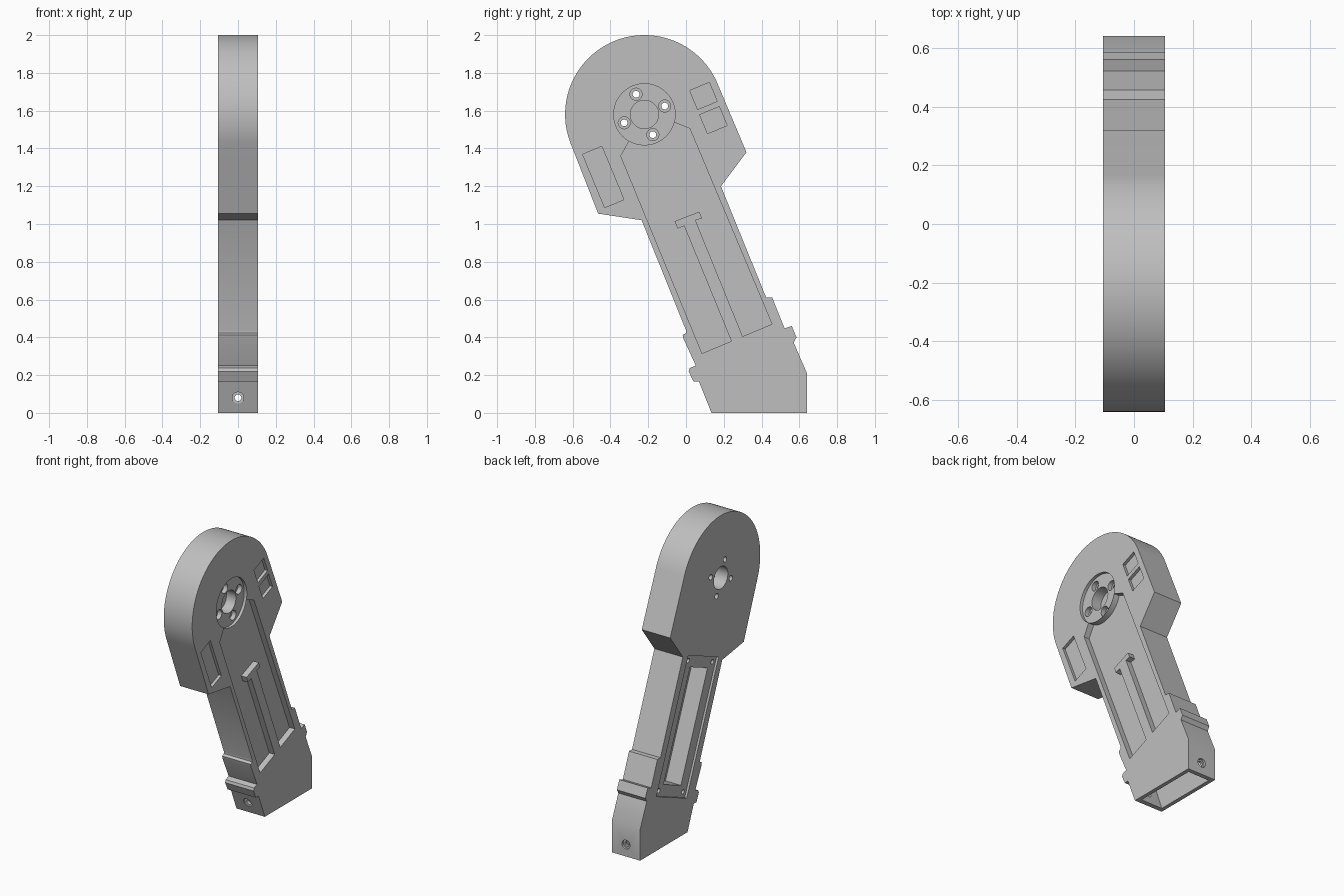
import bpy, bmesh, math
from mathutils import Vector

cube = bpy.data.objects.get("Cube")
if cube:
    bpy.data.objects.remove(cube, do_unlink=True)

HALF = 0.106                      # half thickness of the arm
HUB = Vector((-0.22, 1.58))       # hub centre in the y-z plane
TILT = math.radians(22.5)         # lean of the arm

grey = bpy.data.materials.new("light_grey")
grey.use_nodes = True
grey.diffuse_color = (0.52, 0.52, 0.52, 1)
grey.node_tree.nodes["Principled BSDF"].inputs["Base Color"].default_value = (0.52, 0.52, 0.52, 1)


def arc(centre, radius, start, end, steps):
    """Points on an arc in the y-z plane, angles in degrees."""
    pts = []
    for i in range(steps + 1):
        a = math.radians(start + (end - start) * i / steps)
        pts.append((centre[0] + radius * math.cos(a), centre[1] + radius * math.sin(a)))
    return pts


def circle(centre, radius, steps=32):
    return arc(centre, radius, 0, 360, steps)[:-1]


def prism(name, outline, x0, x1):
    """Extrude a y-z outline between two x positions."""
    bm = bmesh.new()
    face = bm.faces.new([bm.verts.new((x0, y, z)) for y, z in outline])
    out = bmesh.ops.extrude_face_region(bm, geom=[face])
    moved = [v for v in out["geom"] if isinstance(v, bmesh.types.BMVert)]
    bmesh.ops.translate(bm, verts=moved, vec=(x1 - x0, 0, 0))
    bmesh.ops.recalc_face_normals(bm, faces=bm.faces)
    mesh = bpy.data.meshes.new(name)
    bm.to_mesh(mesh)
    bm.free()
    obj = bpy.data.objects.new(name, mesh)
    bpy.context.collection.objects.link(obj)
    mesh.materials.append(grey)
    return obj


def cut(cutter):
    """Subtract a cutter from the body, then discard it."""
    cutter.hide_render = True
    mod = body.modifiers.new("cut", "BOOLEAN")
    mod.operation = "DIFFERENCE"
    mod.solver = "EXACT"
    mod.object = cutter
    bpy.context.view_layer.objects.active = body
    bpy.ops.object.modifier_apply(modifier=mod.name)
    bpy.data.objects.remove(cutter, do_unlink=True)


def cut_left(outline, depth):
    cut(prism("cutter", outline, HALF - depth, HALF + 0.1))


def cut_right(outline, depth):
    cut(prism("cutter", outline, -HALF - 0.1, -HALF + depth))


def tilted_box(centre, width, length):
    """Rectangle in the y-z plane aligned with the leaning arm."""
    across = Vector((math.cos(TILT), math.sin(TILT))) * width / 2
    down = Vector((math.sin(TILT), -math.cos(TILT))) * length / 2
    c = Vector(centre)
    return [c - across - down, c + across - down, c + across + down, c - across + down]


# Arm silhouette: round head, shoulders, shaft with clip ridges, foot
outline = arc(HUB, 0.42, 22.5, 202.5, 64) + [
    (-0.465, 1.055), (-0.235, 1.02), (0, 0.437), (0, 0.422), (-0.018, 0.412),
    (-0.012, 0.39), (0.052, 0.25), (0.02, 0.238), (0.014, 0.22), (0.04, 0.165),
    (0.068, 0.167), (0.135, 0), (0.64, 0), (0.64, 0.21), (0.57, 0.373),
    (0.585, 0.4), (0.56, 0.46), (0.522, 0.447), (0.456, 0.612), (0.424, 0.612),
    (0.185, 1.2), (0.32, 1.38)]
body = prism("arm_body", outline, -HALF, HALF)

# Sunken shaft panel around the T rib, stopping at the hub ring
panel = [
    (-0.345, 1.36), (0.085, 0.315), (0.24, 0.38), (-0.01, 0.99), (-0.045, 0.975),
    (-0.06, 1.015), (0.07, 1.065), (0.085, 1.03), (0.05, 1.02), (0.3, 0.405),
    (0.455, 0.47), (0.02, 1.505)] + arc(HUB, 0.164, -15, -120, 20)
cut_left(panel, 0.04)

# Hub recess, centre bore and bolt holes
cut_left(circle(HUB, 0.163, 48), 0.02)
cut_left(circle(HUB, 0.075), 0.09)
cut_right(circle(HUB, 0.075), 0.09)
for k in range(4):
    a = TILT + k * math.pi / 2
    spot = HUB + 0.116 * Vector((math.cos(a), math.sin(a)))
    cut_left(circle(spot, 0.032, 24), 0.05)
    cut(prism("cutter", circle(spot, 0.018, 20), -0.3, 0.3))

# Shallow rectangular pockets on the head
cut_left(tilted_box((-0.438, 1.249), 0.11, 0.305), 0.02)
cut_left(tilted_box((0.0925, 1.678), 0.112, 0.108), 0.02)
cut_left(tilted_box((0.145, 1.55), 0.112, 0.108), 0.02)

# Framed slot on the right side with corner screw holes
slot_centre = Vector((0.135, 0.71))
cut_right(tilted_box(slot_centre, 0.35, 0.89), 0.015)
cut_right(tilted_box(slot_centre, 0.2, 0.74), 0.13)
for corner in tilted_box(slot_centre, 0.28, 0.82):
    cut_right(circle(corner, 0.015, 16), 0.06)

# Open socket in the foot
cut(prism("cutter", [(0.185, -0.05), (0.61, -0.05), (0.61, 0.2), (0.095, 0.2)], -0.08, 0.08))


# Cross bolt through the foot walls
def cut_bolt(radius, y0, y1):
    bpy.ops.mesh.primitive_cylinder_add(
        vertices=24, radius=radius, depth=y1 - y0,
        location=(0, (y0 + y1) / 2, 0.08), rotation=(math.pi / 2, 0, 0))
    cut(bpy.context.object)


cut_bolt(0.018, 0, 0.8)
cut_bolt(0.03, 0, 0.118)
cut_bolt(0.03, 0.625, 0.8)

# Smooth the curved walls, keep machined edges crisp
bpy.ops.object.select_all(action="DESELECT")
body.select_set(True)
bpy.context.view_layer.objects.active = body
bpy.ops.object.shade_smooth_by_angle(angle=math.radians(25))
